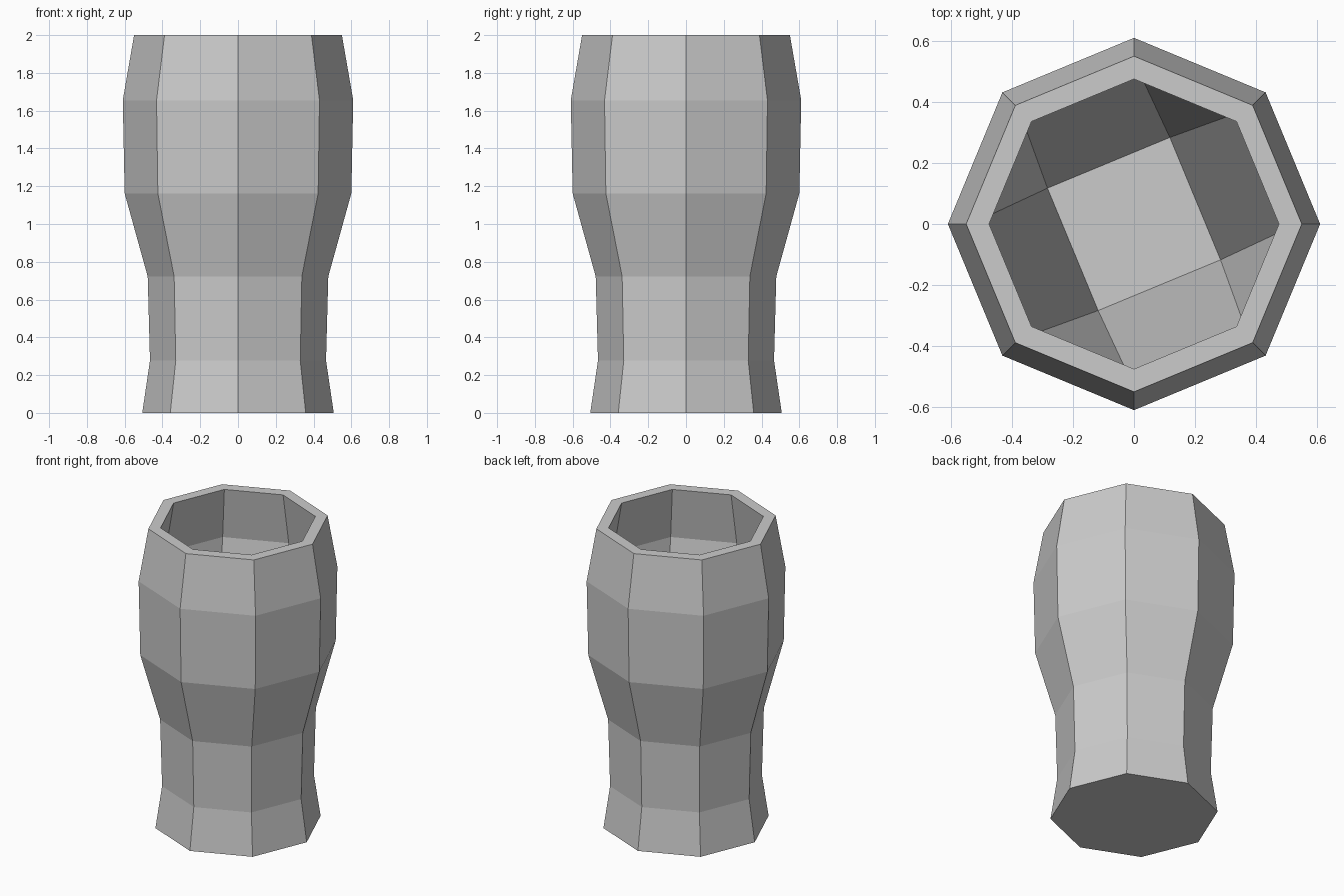
import bpy
import bmesh
from math import cos, sin, radians

cube = bpy.data.objects.get("Cube")
if cube:
    bpy.data.objects.remove(cube, do_unlink=True)

grey = bpy.data.materials.new("plain grey")
grey.use_nodes = True
grey.diffuse_color = (0.6, 0.6, 0.6, 1)
grey.node_tree.nodes["Principled BSDF"].inputs["Base Color"].default_value = grey.diffuse_color

bm = bmesh.new()


def ring(radius, z, sides=8, start=0.0):
    angles = [radians(start + 360 * i / sides) for i in range(sides)]
    return [bm.verts.new((radius * cos(a), radius * sin(a), z)) for a in angles]


def bridge(lower, upper):
    for i in range(len(lower)):
        j = (i + 1) % len(lower)
        bm.faces.new((lower[i], lower[j], upper[j], upper[i]))


# Outer wall from foot to lip, then over the rim into the bowl
profile = [(0.507, 0), (0.466, 0.277), (0.478, 0.722), (0.60, 1.162),
           (0.61, 1.655), (0.55, 2), (0.475, 2), (0.535, 1.655)]
rings = [ring(r, z) for r, z in profile]
for lower, upper in zip(rings, rings[1:]):
    bridge(lower, upper)
bm.faces.new(rings[0][::-1])

# Inner wall narrows from eight sides to a square floor
floor = ring(0.307, 0.08, sides=4, start=67.5)
bm.faces.new(floor)
bowl = rings[-1]
for i, corner in enumerate(floor):
    a, b, c = (bowl[(2 * i + k) % 8] for k in (1, 2, 3))
    bm.faces.new((a, b, corner))
    bm.faces.new((b, c, floor[(i + 1) % 4], corner))

bmesh.ops.recalc_face_normals(bm, faces=bm.faces)
mesh = bpy.data.meshes.new("cup")
bm.to_mesh(mesh)
bm.free()
mesh.materials.append(grey)
cup = bpy.data.objects.new("cup", mesh)
bpy.context.collection.objects.link(cup)
